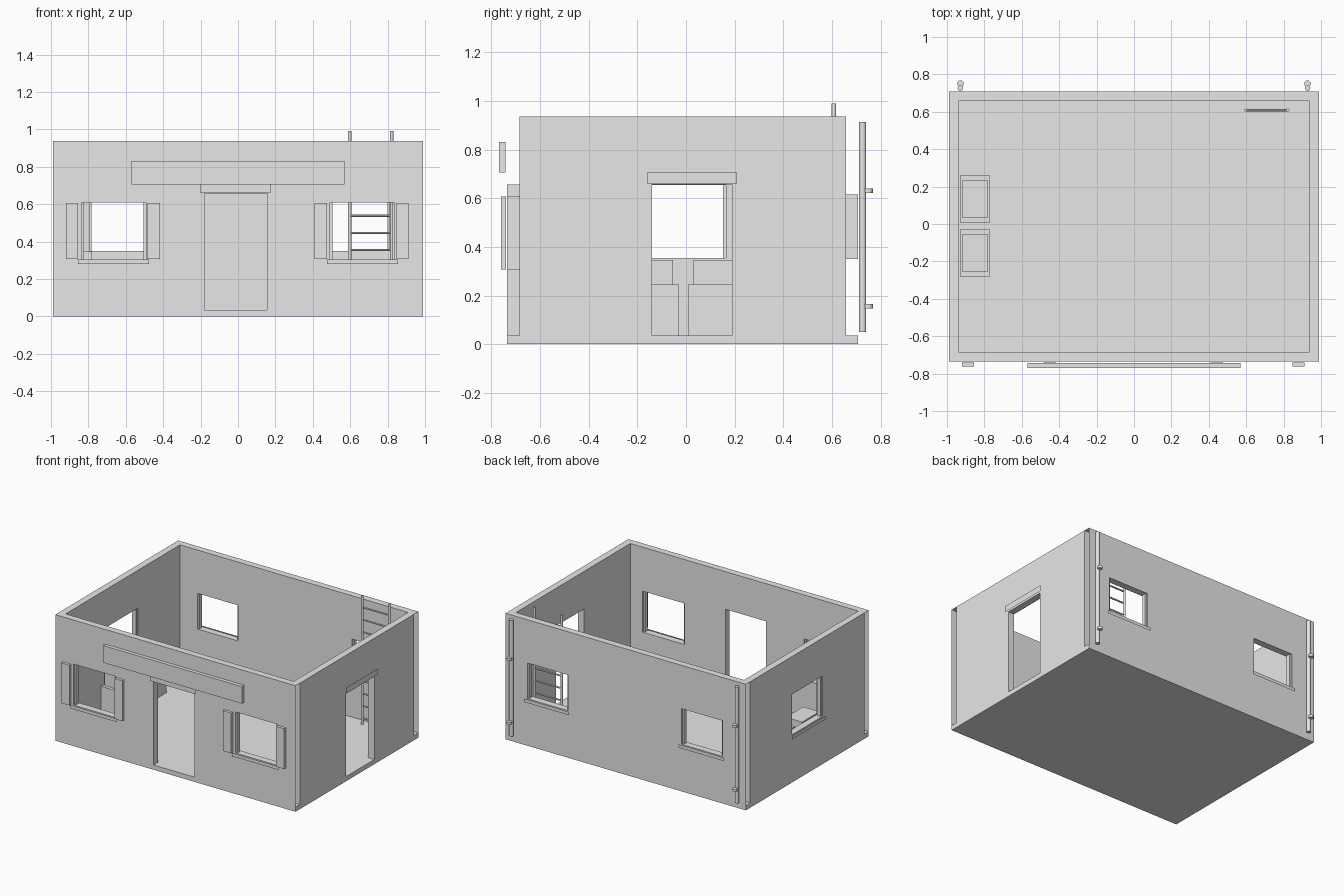
import bpy
import bmesh
from mathutils import Matrix, Vector

cube = bpy.data.objects.get("Cube")
if cube:
    bpy.data.objects.remove(cube, do_unlink=True)

# Single plain colour
grey = bpy.data.materials.new("plain_grey")
grey.use_nodes = True
grey.diffuse_color = (0.8, 0.8, 0.8, 1)
grey.node_tree.nodes["Principled BSDF"].inputs["Base Color"].default_value = (0.8, 0.8, 0.8, 1)

# Overall layout
X, FRONT, BACK, THICK, TOP = 0.988, -0.735, 0.708, 0.05, 0.937
FLOOR, PLATE_GAP, POST = 0.035, 0.012, 0.012


def finish(name, bm):
    mesh = bpy.data.meshes.new(name)
    bm.to_mesh(mesh)
    bm.free()
    mesh.materials.append(grey)
    obj = bpy.data.objects.new(name, mesh)
    bpy.context.collection.objects.link(obj)


def box(name, x, y, z):
    """Box from (low, high) ranges on each axis."""
    bm = bmesh.new()
    size = Vector((x[1] - x[0], y[1] - y[0], z[1] - z[0]))
    mid = Vector((x[0] + x[1], y[0] + y[1], z[0] + z[1])) / 2
    bmesh.ops.create_cube(bm, size=1, matrix=Matrix.Translation(mid) @ Matrix.Diagonal(size).to_4x4())
    finish(name, bm)


def rod(name, start, end, radius, sides=12):
    """Cylinder between two points."""
    start, end = Vector(start), Vector(end)
    way = end - start
    bm = bmesh.new()
    turn = way.to_track_quat("Z", "Y").to_matrix().to_4x4()
    bmesh.ops.create_cone(bm, cap_ends=True, segments=sides, radius1=radius, radius2=radius,
                          depth=way.length, matrix=Matrix.Translation((start + end) / 2) @ turn)
    finish(name, bm)


def place(along_x, u, depth, z):
    return (u, depth, z) if along_x else (depth, u, z)


def wall(name, along_x, span, outer, inner, openings):
    """Hollow-ended wall with rectangular openings (u0, u1, z0, z1)."""
    us = sorted({*span, *(v for o in openings for v in o[:2])})
    zs = sorted({0, TOP, *(v for o in openings for v in o[2:])})
    bm = bmesh.new()
    for u0, u1 in zip(us, us[1:]):
        for z0, z1 in zip(zs, zs[1:]):
            u, z = (u0 + u1) / 2, (z0 + z1) / 2
            if any(o[0] < u < o[1] and o[2] < z < o[3] for o in openings):
                continue
            corners = ((u0, z0), (u1, z0), (u1, z1), (u0, z1))
            bm.faces.new([bm.verts.new(place(along_x, a, outer, b)) for a, b in corners])
    bmesh.ops.remove_doubles(bm, verts=bm.verts[:], dist=0.0005)
    grown = bmesh.ops.extrude_face_region(bm, geom=bm.faces[:], use_keep_orig=True)
    moved = [g for g in grown["geom"] if isinstance(g, bmesh.types.BMVert)]
    bmesh.ops.translate(bm, verts=moved, vec=place(along_x, 0, inner - outer, 0))
    bmesh.ops.recalc_face_normals(bm, faces=bm.faces[:])
    # The wall ends stay open
    axis = 0 if along_x else 1
    ends = [f for f in bm.faces
            if any(all(abs(v.co[axis] - s) < 0.001 for v in f.verts) for s in span)]
    bmesh.ops.delete(bm, geom=ends, context="FACES")
    bmesh.ops.dissolve_limit(bm, angle_limit=0.01, verts=bm.verts[:], edges=bm.edges[:])
    finish(name, bm)


def plate(name, along_x, u, z, outer, out):
    """Thin trim face standing just off the wall."""
    bm = bmesh.new()
    depth = outer + out * PLATE_GAP
    corners = ((u[0], z[0]), (u[1], z[0]), (u[1], z[1]), (u[0], z[1]))
    face = bm.faces.new([bm.verts.new(place(along_x, a, depth, b)) for a, b in corners])
    face.normal_update()
    if face.normal.dot(Vector(place(along_x, 0, out, 0))) < 0:
        face.normal_flip()
    finish(name, bm)


def posts(name, along_x, opening, outer, inner):
    """Slim posts against both sides of an opening."""
    u0, u1, z0, z1 = opening
    depth = (min(outer, inner) + 0.01, max(outer, inner) - 0.01)
    for side, u in (("a", (u0, u0 + POST)), ("b", (u1 - POST, u1))):
        x, y = (u, depth) if along_x else (depth, u)
        box(f"{name}_post_{side}", x, y, (z0, z1))


# Floor
box("floor", (-X, X), (FRONT, BACK), (0, FLOOR))

# Openings
front_windows = [(-0.837, -0.493, 0.305, 0.61), (0.493, 0.837, 0.305, 0.61)]
back_windows = [(-0.795, -0.46, 0.35, 0.615), (0.475, 0.81, 0.35, 0.615)]
side_window = (-0.195, 0.165, 0.355, 0.655)
front_door = (-0.18, 0.155, FLOOR, 0.657)
side_door = (-0.14, 0.19, FLOOR, 0.657)

# Walls
front_in, back_in = FRONT + THICK, BACK - THICK
wall("front_wall", True, (-X, X), FRONT, front_in, front_windows + [front_door])
wall("back_wall", True, (-X, X), BACK, back_in, back_windows)
wall("window_side_wall", False, (front_in, back_in), -X, -X + THICK, [side_window])
wall("door_side_wall", False, (front_in, back_in), X, X - THICK, [side_door])

# Window posts and sills
windows = [("front_window", True, o, FRONT, front_in, -1) for o in front_windows]
windows += [("back_window", True, o, BACK, back_in, 1) for o in back_windows]
windows.append(("side_window", False, side_window, -X, -X + THICK, -1))
for name, along_x, o, outer, inner, out in windows:
    posts(name, along_x, o, outer, inner)
    plate(name + "_sill", along_x, (o[0] - 0.018, o[1] + 0.018), (o[2] - 0.025, o[2]), outer, out)

# Door lintels
for name, along_x, o, outer, out in (("front_door", True, front_door, FRONT, -1),
                                     ("side_door", False, side_door, X, 1)):
    plate(name + "_lintel", along_x, (o[0] - 0.02, o[1] + 0.02), (0.66, 0.705), outer, out)

# Shutters and sign board
for o in front_windows:
    for u in (o[0] - 0.083, o[1] + 0.01):
        box("shutter", (u, u + 0.065), (-0.761, -0.74), (0.307, 0.607))
box("sign_board", (-0.57, 0.57), (-0.769, -0.742), (0.705, 0.832))

# Stepped crates along the window side
for y in (-0.28, 0.008):
    box("crate", (-0.93, -0.77), (y, y + 0.25), (FLOOR, 0.246))
    box("crate_top", (-0.918, -0.783), (y + 0.023, y + 0.227), (0.246, 0.347))

# Ladder
rails = (0.597, 0.822)
for x in rails:
    rod("ladder_rail", (x, 0.608, FLOOR), (x, 0.608, 0.99), 0.009)
for i in range(10):
    z = 0.08 + i * 0.0915
    rod("ladder_rung", (rails[0], 0.608, z), (rails[1], 0.608, z), 0.006, 8)

# Drainpipes with brackets
for x in (-0.928, 0.928):
    rod("drainpipe", (x, 0.726, 0.05), (x, 0.726, 0.913), 0.015)
    for z in (0.156, 0.63):
        rod("pipe_bracket", (x, 0.75, z - 0.009), (x, 0.75, z + 0.009), 0.018)
